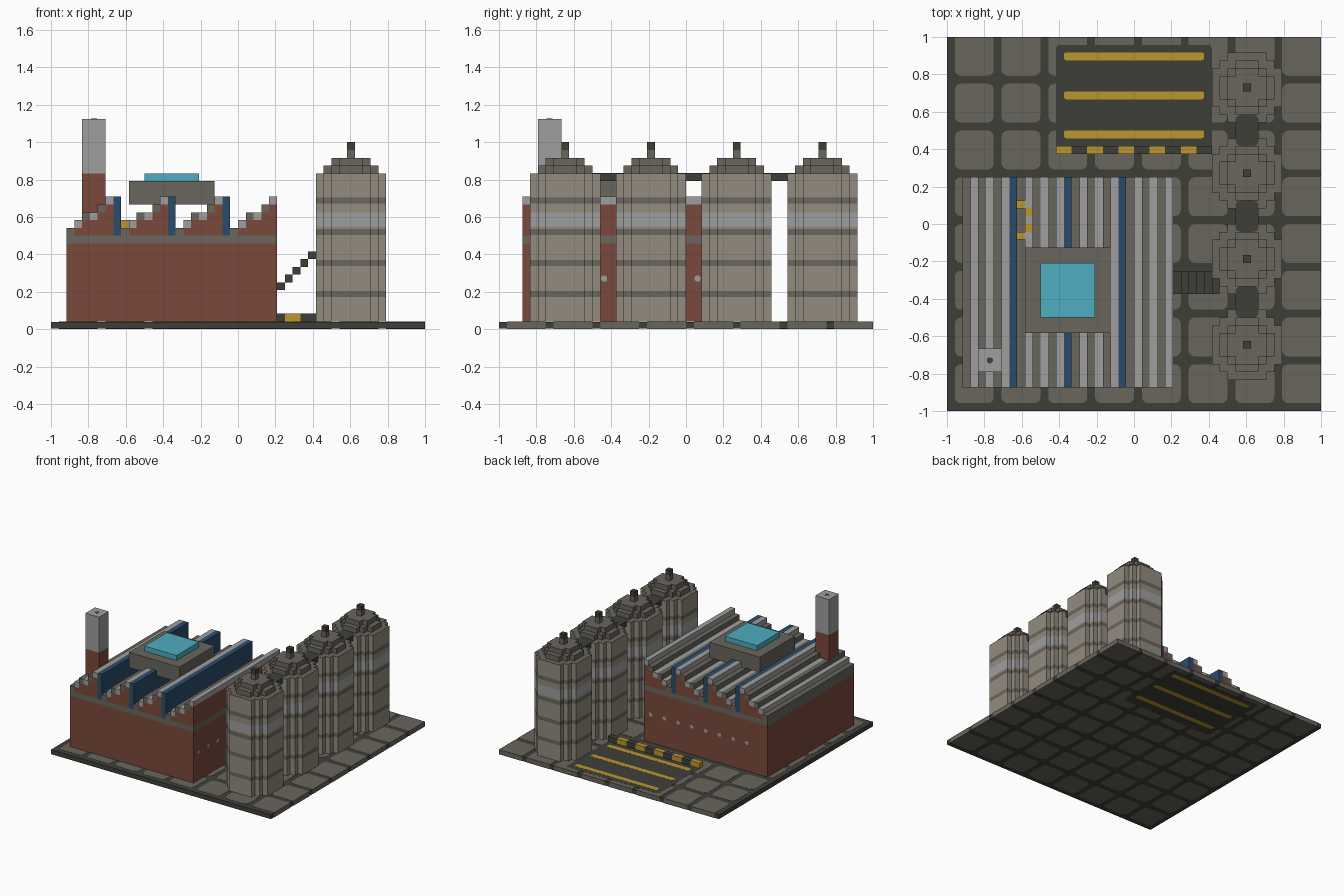
import bpy, bmesh, math

cube = bpy.data.objects.get("Cube")
if cube:
    bpy.data.objects.remove(cube, do_unlink=True)

U = 1 / 24   # one building block; all sizes below are in blocks
E = 0.03     # tiny offset for flush painted parts


def material(name, rgb):
    lin = [((c / 255 + 0.055) / 1.055) ** 2.4 for c in rgb] + [1]
    m = bpy.data.materials.new(name)
    m.use_nodes = True
    m.diffuse_color = lin
    bsdf = m.node_tree.nodes["Principled BSDF"]
    bsdf.inputs["Base Color"].default_value = lin
    bsdf.inputs["Roughness"].default_value = 0.9
    return m


ASPHALT = material("asphalt", (63, 63, 57))
CONCRETE = material("concrete", (105, 102, 93))
STONE = material("beige stone", (146, 139, 126))
BRICK = material("red brick", (123, 73, 59))
METAL = material("light grey metal", (159, 159, 159))
BLUE = material("blue glass", (44, 75, 106))
CYAN = material("cyan glass", (78, 173, 193))
YELLOW = material("yellow paint", (186, 151, 46))


def finish(name, bm, mats):
    bmesh.ops.recalc_face_normals(bm, faces=bm.faces)
    bmesh.ops.scale(bm, vec=(U, U, U), verts=bm.verts)
    me = bpy.data.meshes.new(name)
    bm.to_mesh(me)
    bm.free()
    for m in mats:
        me.materials.append(m)
    ob = bpy.data.objects.new(name, me)
    bpy.context.collection.objects.link(ob)
    return ob


def add_prism(bm, pts, levels, mats=None):
    """Extrude an outline through z levels; mats gives one index per layer."""
    mats = mats or [0] * (len(levels) - 1)
    rings = [[bm.verts.new((x, y, z)) for x, y in pts] for z in levels]
    n = len(pts)
    for k, mi in enumerate(mats):
        for i in range(n):
            j = (i + 1) % n
            f = bm.faces.new((rings[k][i], rings[k][j], rings[k + 1][j], rings[k + 1][i]))
            f.material_index = mi
    bm.faces.new(rings[0][::-1]).material_index = mats[0]
    bm.faces.new(rings[-1]).material_index = mats[-1]


def rect(x0, x1, y0, y1):
    return [(x0, y0), (x1, y0), (x1, y1), (x0, y1)]


def rounded(x0, x1, y0, y1, r, limit=24):
    """Rectangle with rounded corners, square where it meets the base edge."""
    pts = []
    for q, (x, y, sx, sy) in enumerate(((x0, y0, 1, 1), (x1, y0, -1, 1),
                                        (x1, y1, -1, -1), (x0, y1, 1, -1))):
        if x >= limit or y >= limit:
            pts.append((x, y))
            continue
        for s in range(4):
            a = math.pi * (1 + q / 2) + s * math.pi / 6
            pts.append((x + sx * r + r * math.cos(a), y + sy * r + r * math.sin(a)))
    return pts


def boxes(name, items, mat):
    """items: (x0, x1, y0, y1, z0, z1) in blocks."""
    bm = bmesh.new()
    for x0, x1, y0, y1, z0, z1 in items:
        add_prism(bm, rect(x0, x1, y0, y1), (z0, z1))
    return finish(name, bm, [mat])


def block_disc(cx, cy, r):
    """Stepped outline of a disc made of square blocks."""
    n = int(r)
    rows = [(j, max(i for i in range(n + 1) if i * i + j * j <= r * r) + 0.5)
            for j in range(-n, n + 1)]
    right = []
    for j, w in rows:
        for p in ((w, j - 0.5), (w, j + 0.5)):
            if not right or right[-1] != p:
                right.append(p)
    left = [(-x, y) for x, y in reversed(right)]
    return [(cx + x, cy + y) for x, y in right + left]


# Ground slab with rounded paving tiles
boxes("base_slab", [(-24, 24 - E, -24, 24 - E, 2 * E, 1 - 2 * E)], ASPHALT)
bm = bmesh.new()
for tx in range(-23, 24, 6):
    for ty in range(-23, 24, 6):
        add_prism(bm, rounded(tx, tx + 5, ty, ty + 5, 0.8), (E, 1 - E))
finish("paving_tiles", bm, [CONCRETE])

# Loading yard with painted stripes and a striped barrier
bm = bmesh.new()
add_prism(bm, rounded(-10, 10, 9, 23, 0.5), (E / 2, 1 - E / 2))
finish("yard", bm, [ASPHALT])
bm = bmesh.new()
for y in (11, 16, 21):
    add_prism(bm, rounded(-9, 9, y, y + 1, 0.3), (0, 1))
finish("yard_stripes", bm, [YELLOW])
boxes("barrier_dark", [(x, x + 2, 9, 10, 1 - E, 2) for x in range(-8, 10, 4)], ASPHALT)
boxes("barrier_yellow", [(x, x + 2, 9, 10, 1 - E, 2) for x in range(-10, 8, 4)], YELLOW)

# Factory hall
X0, X1, Y0, Y1 = -22, 5, -21, 6
boxes("hall_walls", [(X0, X1, Y0, Y1, 1 - E, 11)], BRICK)
boxes("hall_cornice", [(X0, X1, Y0, Y1, 11, 12)], CONCRETE)

# Round vents on the right and back walls
bm = bmesh.new()
ring = [(0.42 * math.cos(k * math.pi / 4 + math.pi / 8),
         0.42 * math.sin(k * math.pi / 4 + math.pi / 8)) for k in range(8)]
for y in range(-20, 6, 3):
    vs = [bm.verts.new((X1 + E, y + 0.5 + a, 6.5 + b)) for a, b in ring]
    bm.faces.new(vs)
for x in range(-18, 5, 3):
    vs = [bm.verts.new((x + 0.5 - a, Y1 + E, 6.5 + b)) for a, b in ring]
    bm.faces.new(vs)
for f in bmesh.ops.extrude_face_region(bm, geom=bm.faces[:])["geom"]:
    if isinstance(f, bmesh.types.BMVert):
        f.co.x -= 0.1 if f.co.x > X1 else 0
        f.co.y -= 0.1 if f.co.y > Y1 else 0
finish("wall_vents", bm, [METAL])

# Sawtooth roof: stepped brick gables, alternating caps, glass at each drop
fill, caps, glass = [], ([], []), []
for x in (-22, -15, -8, -1):
    for i in range(6):
        h = 13 + round(i * 0.8)
        if h > 13:
            fill.append((x + i, x + i + 1, Y0, Y1, 12, h - 1))
        caps[i % 2].append((x + i, x + i + 1, Y0, Y1, h - 1, h))
    if x < -1:
        glass.append((x + 6, x + 7, Y0, Y1, 12, 17))
boxes("roof_gables", fill, BRICK)
boxes("roof_steps_dark", caps[0], CONCRETE)
boxes("roof_steps_light", caps[1], METAL)
boxes("roof_glass", glass, BLUE)

# Yellow arc on the roof
boxes("roof_arc", [(x, x + 1 + E, y, y + 1, 13 - E, 14 + E)
                   for x, y in ((-15, 2), (-14, 1), (-14, -1), (-15, -2))], YELLOW)

# Roof block with skylight
boxes("roof_block", [(-14, -3, -14, -3, 16, 19)], CONCRETE)
boxes("skylight", [(-12, -5, -12, -5, 19, 20)], CYAN)

# Chimney
boxes("chimney_base", [(-20, -17, -19, -16, 12, 20)], BRICK)
boxes("chimney_top", [(-20, -17, -19, -16, 20, 27)], METAL)
bm = bmesh.new()
add_prism(bm, [(-18.5 + a, -17.5 + b) for a, b in ring], (26.9, 27 + E))
finish("chimney_hole", bm, [ASPHALT])

# Four banded silos with stepped caps
levels, layer = [1 - E], []
for z in (4, 8, 12):
    levels += [z + 0.12, z + 0.88]
    layer += [0, 1]
levels += [13.2, 15, 16.12, 16.88, 20]
layer += [0, 2, 0, 1, 0]
for k in range(4):
    cx, cy = 14.5, -15.5 + 11 * k
    bm = bmesh.new()
    add_prism(bm, block_disc(cx, cy, 4.5), levels, layer)
    bm.faces.ensure_lookup_table()
    bm.faces[-1].material_index = 1      # roof deck
    finish(f"silo_{k + 1}", bm, [STONE, CONCRETE, METAL])
    bm = bmesh.new()
    add_prism(bm, block_disc(cx, cy, 3.5), (20, 21))
    add_prism(bm, block_disc(cx, cy, 2.5), (21, 22))
    add_prism(bm, rect(cx - 0.5, cx + 0.5, cy - 0.5, cy + 0.5), (22, 23))
    finish(f"silo_cap_{k + 1}", bm, [CONCRETE])
    boxes(f"silo_knob_{k + 1}", [(cx - 0.5, cx + 0.5, cy - 0.5, cy + 0.5, 23, 24)], ASPHALT)

# Bridges between the silos
bm = bmesh.new()
for y in (-12, -1, 10):
    add_prism(bm, rounded(13, 16, y, y + 4, 0.7), (19, 20 + E))
finish("silo_bridges", bm, [ASPHALT])

# Stepped conveyor from hall to silo
boxes("conveyor_steps", [(5 + i, 6 + i, -9, -6, 5 + i, 6 + i) for i in range(6)], ASPHALT)
